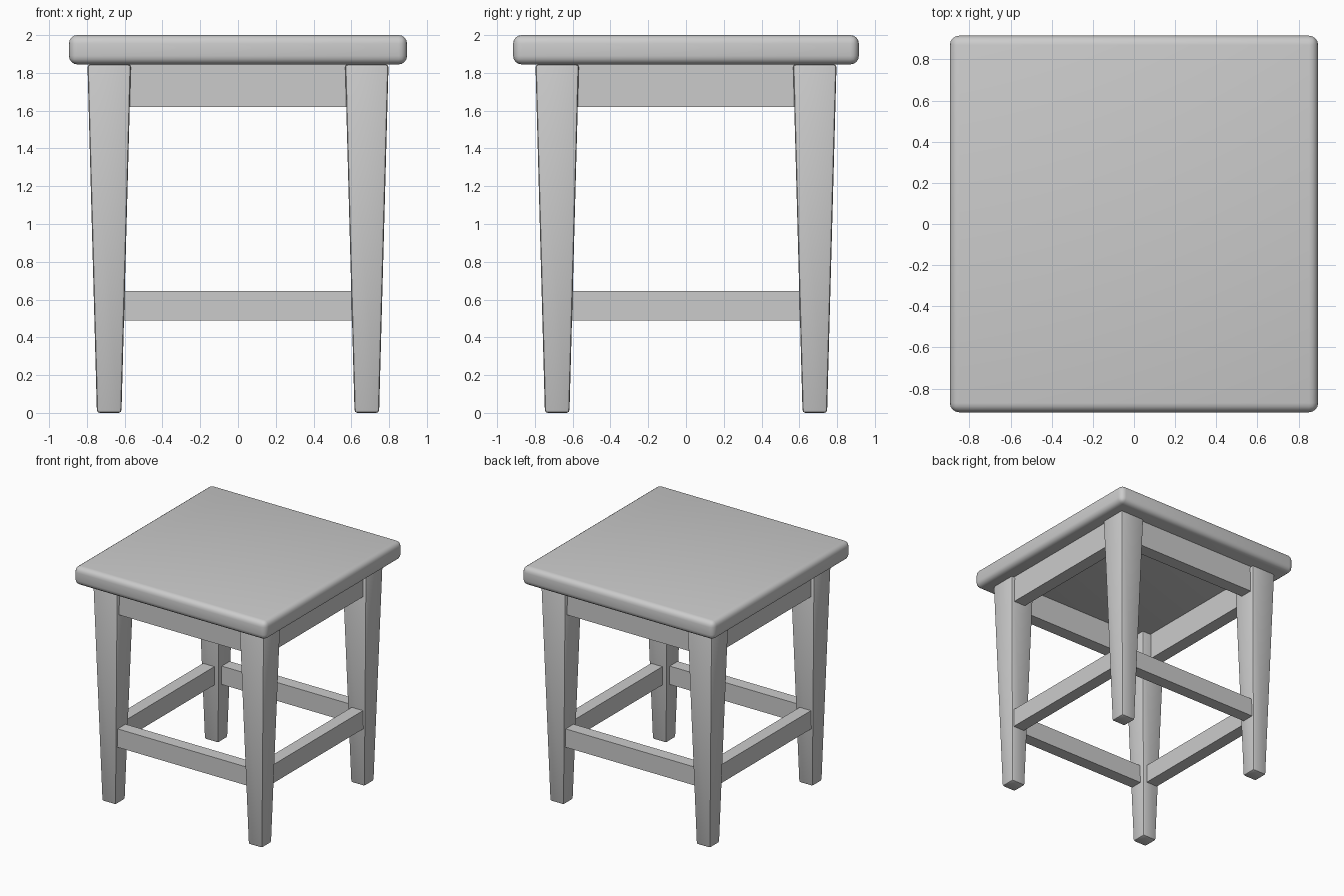
import bpy, bmesh
from mathutils import Vector

if "Cube" in bpy.data.objects:
    bpy.data.objects.remove(bpy.data.objects["Cube"])

SEAT_BOTTOM = 1.845


def finish(name, bm, bevel=0.0, segments=1):
    mesh = bpy.data.meshes.new(name)
    bm.to_mesh(mesh)
    bm.free()
    obj = bpy.data.objects.new(name, mesh)
    bpy.context.collection.objects.link(obj)
    if bevel:
        mod = obj.modifiers.new("rounded_edges", "BEVEL")
        mod.width, mod.segments = bevel, segments
        for o in bpy.context.selected_objects:
            o.select_set(False)
        obj.select_set(True)
        bpy.context.view_layer.objects.active = obj
        bpy.ops.object.modifier_apply(modifier=mod.name)
        bpy.ops.object.shade_smooth_by_angle()
    return obj


def box(name, low, high, bevel=0.0, segments=1):
    low, high = Vector(low), Vector(high)
    bm = bmesh.new()
    bmesh.ops.create_cube(bm, size=1)
    bmesh.ops.scale(bm, vec=high - low, verts=bm.verts)
    bmesh.ops.translate(bm, vec=(low + high) / 2, verts=bm.verts)
    return finish(name, bm, bevel, segments)


def tapered_leg(name, sx, sy):
    bm = bmesh.new()
    bmesh.ops.create_cube(bm, size=1)
    for v in bm.verts:
        top = v.co.z > 0
        width = 0.23 if top else 0.13
        v.co = (sx * 0.682 + v.co.x * width,
                sy * 0.682 + v.co.y * width,
                SEAT_BOTTOM if top else 0)
    return finish(name, bm, 0.015, 2)


def rails(kind, inner, outer, half, z0, z1):
    """Four rails joining the legs."""
    for side, s in (("front", -1), ("back", 1)):
        a, b = sorted((s * inner, s * outer))
        box(f"{side}_{kind}", (-half, a, z0), (half, b, z1))
    for side, s in (("left", -1), ("right", 1)):
        a, b = sorted((s * inner, s * outer))
        box(f"{side}_{kind}", (a, -half, z0), (b, half, z1))


# Rounded seat slab
box("seat", (-0.895, -0.915, SEAT_BOTTOM), (0.895, 0.915, 2), 0.045, 4)

# Four tapered legs
for yname, sy in (("front", -1), ("back", 1)):
    for xname, sx in (("left", -1), ("right", 1)):
        tapered_leg(f"{yname}_{xname}_leg", sx, sy)

# Aprons under the seat and lower stretchers
rails("apron", 0.655, 0.765, 0.59, 1.62, SEAT_BOTTOM)
rails("stretcher", 0.64, 0.745, 0.615, 0.49, 0.645)
